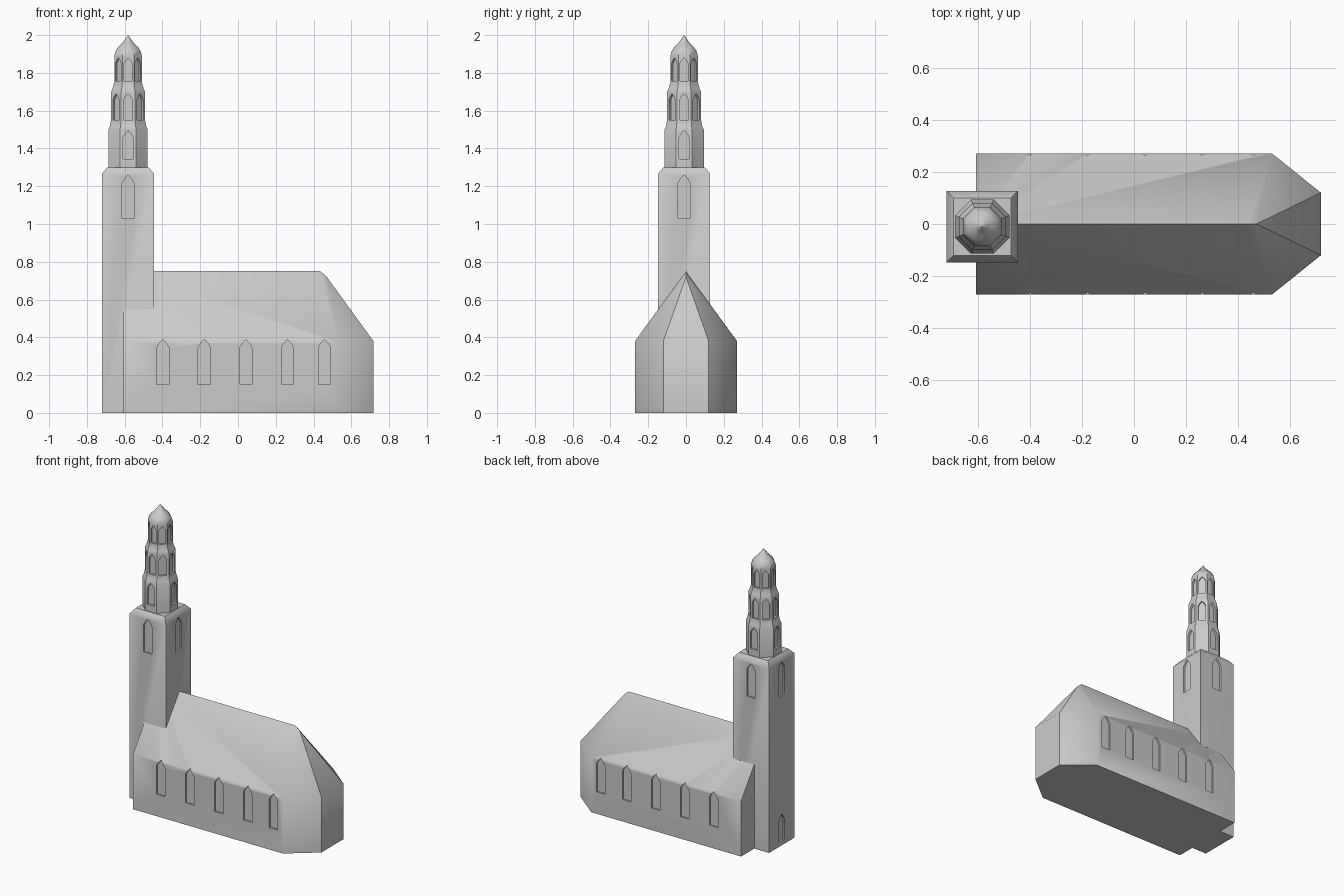
import bpy, bmesh, math
from mathutils import Vector, Matrix

if "Cube" in bpy.data.objects:
    bpy.data.objects.remove(bpy.data.objects["Cube"])

stone = bpy.data.materials.new("pale grey stone")
stone.diffuse_color = (0.6, 0.6, 0.6, 1)
stone.use_nodes = True
stone.node_tree.nodes["Principled BSDF"].inputs["Base Color"].default_value = stone.diffuse_color
TX, TY = -0.582, -0.01          # tower centre


def make(name, bm):
    bmesh.ops.recalc_face_normals(bm, faces=bm.faces)
    me = bpy.data.meshes.new(name)
    bm.to_mesh(me)
    bm.free()
    ob = bpy.data.objects.new(name, me)
    bpy.context.collection.objects.link(ob)
    me.materials.append(stone)
    return ob


def loft(bm, rings):
    """Skin a stack of equal-sized point rings and close both ends."""
    vr = [[bm.verts.new(p) for p in r] for r in rings]
    n = len(vr[0])
    for a, b in zip(vr, vr[1:]):
        for i in range(n):
            j = (i + 1) % n
            bm.faces.new((a[i], a[j], b[j], b[i]))
    bm.faces.new(vr[0])
    bm.faces.new(vr[-1])


def ngon(n, apothem, z):
    r = apothem / math.cos(math.pi / n)
    return [(TX + r * math.cos((i + .5) * 2 * math.pi / n),
             TY + r * math.sin((i + .5) * 2 * math.pi / n), z) for i in range(n)]


def lancet(bm, pos, angle, w, z0, z1, depth):
    """Pointed-arch cutter centred on a wall point, facing the given angle."""
    sh = z1 - w * 0.7
    prof = [(-w/2, z0), (w/2, z0), (w/2, sh), (w*.3, sh + (z1-sh)*.5),
            (0, z1), (-w*.3, sh + (z1-sh)*.5), (-w/2, sh)]
    rot = Matrix.Rotation(angle, 3, 'Z')
    o = Vector((pos[0], pos[1], 0))
    loft(bm, [[o + rot @ Vector((d, y, z)) for y, z in prof] for d in (-depth, 0.06)])


def carve(ob, windows):
    bm = bmesh.new()
    for w in windows:
        lancet(bm, *w)
    cutter = make("window_cutter", bm)
    cutter.hide_render = True
    mod = ob.modifiers.new("windows", 'BOOLEAN')
    mod.operation, mod.solver, mod.object = 'DIFFERENCE', 'EXACT', cutter
    bpy.context.view_layer.objects.active = ob
    bpy.ops.object.modifier_apply(modifier=mod.name)
    bpy.data.objects.remove(cutter)


def around(count, apothem, w, z0, z1, depth):
    out = []
    for i in range(count):
        a = i * 2 * math.pi / count
        out.append(((TX + apothem * math.cos(a), TY + apothem * math.sin(a)),
                    a, w, z0, z1, depth))
    return out


# Nave with angled apse and hipped roof
bm = bmesh.new()
plan = [(-.607, -.27), (.53, -.27), (.717, -.12), (.717, .12), (.53, .27), (-.607, .27)]
lo = [bm.verts.new((x, y, 0)) for x, y in plan]
hi = [bm.verts.new((x, y, .38)) for x, y in plan]
back, ridge, tip = [bm.verts.new(p) for p in ((-.607, 0, .75), (.435, 0, .75), (.47, 0, .72))]
bm.faces.new(lo)
for i in range(5):
    bm.faces.new((lo[i], lo[i+1], hi[i+1], hi[i]))
bm.faces.new((lo[5], lo[0], hi[0], back, hi[5]))
bm.faces.new((hi[2], hi[3], tip))
for e, c, a in ((hi[0], hi[1], hi[2]), (hi[5], hi[4], hi[3])):
    bm.faces.new((e, c, ridge, back))
    bm.faces.new((c, tip, ridge))
    bm.faces.new((c, a, tip))
nave = make("nave", bm)
carve(nave, [((x, s * .27), s * math.pi / 2, .065, .15, .39, .012)
             for x in (-.398, -.178, .042, .262, .458) for s in (-1, 1)])

# Square tower with sloped cap, belfry windows and west door
bm = bmesh.new()
loft(bm, [ngon(4, r, z) for r, z in ((.137, 0), (.137, 1.267), (.11, 1.30))])
tower = make("tower", bm)
carve(tower, around(4, .137, .064, 1.03, 1.26, .012)
      + [((TX - .137, TY), math.pi, .064, .03, .215, .012)])

# Three-tier octagonal lantern with pointed dome
bm = bmesh.new()
loft(bm, [ngon(8, r, z) for r, z in
          ((.104, 1.29), (.104, 1.50), (.097, 1.515), (.090, 1.55), (.090, 1.70),
           (.083, 1.715), (.073, 1.75), (.073, 1.89), (.066, 1.915), (.052, 1.937),
           (.033, 1.955), (.018, 1.975), (.001, 2.0))])
lantern = make("lantern", bm)
carve(lantern, around(4, .104, .055, 1.345, 1.495, .014)
      + around(8, .090, .048, 1.55, 1.69, .014)
      + around(8, .073, .042, 1.757, 1.88, .012))

# Smooth shading with crisp corners
for ob in (nave, tower, lantern):
    bpy.ops.object.select_all(action='DESELECT')
    ob.select_set(True)
    bpy.context.view_layer.objects.active = ob
    bpy.ops.object.shade_smooth_by_angle(angle=math.radians(40))
